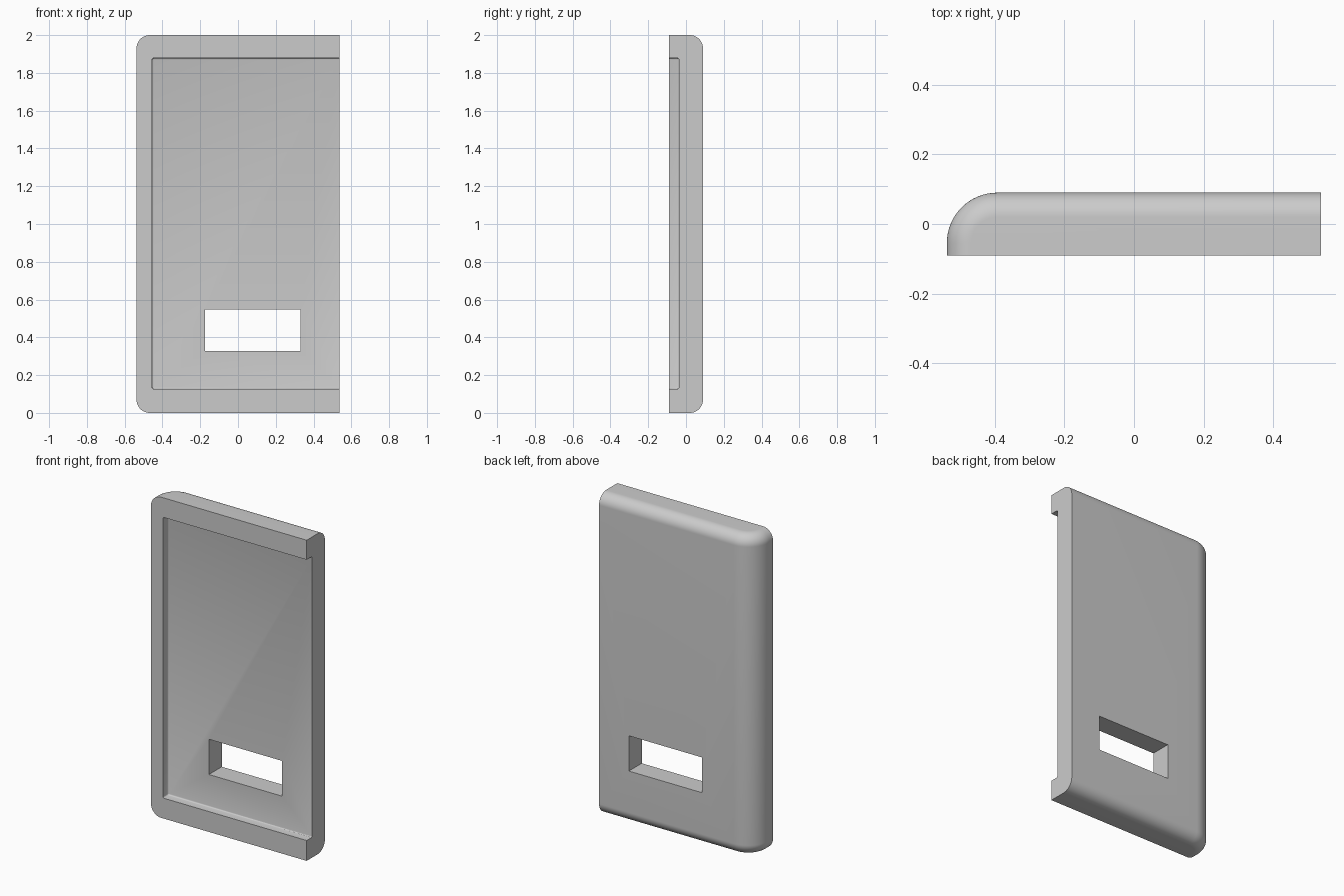
import bpy
import bmesh
from math import sin, cos, pi

if "Cube" in bpy.data.objects:
    bpy.data.objects.remove(bpy.data.objects["Cube"])

X, Y, H = 0.537, 0.09, 2.0   # half width, half depth, height
SIDE_R, END_R = 0.145, 0.07  # long side rounding, top and bottom rounding
STEPS = 16

grey = bpy.data.materials.new("plain_grey")
grey.use_nodes = True
colour = (0.6, 0.6, 0.6, 1)
grey.diffuse_color = colour
grey.node_tree.nodes["Principled BSDF"].inputs["Base Color"].default_value = colour


def finish(name, bm):
    bmesh.ops.recalc_face_normals(bm, faces=bm.faces)
    mesh = bpy.data.meshes.new(name)
    bm.to_mesh(mesh)
    bm.free()
    mesh.materials.append(grey)
    obj = bpy.data.objects.new(name, mesh)
    bpy.context.collection.objects.link(obj)
    return obj


def box(name, lo, hi):
    bm = bmesh.new()
    bmesh.ops.create_cube(bm, size=1)
    for v in bm.verts:
        v.co = [a + (c + 0.5) * (b - a) for a, b, c in zip(lo, hi, v.co)]
    return finish(name, bm)


def outline(inset):
    """Plan outline, drawn in from the rounded side and back only."""
    r = SIDE_R - inset
    arc = [(-X + SIDE_R - r * cos(a), Y - SIDE_R + r * sin(a))
           for a in (i * pi / 2 / STEPS for i in range(STEPS + 1))]
    return [(-X + inset, -Y)] + arc + [(X, Y - inset), (X, -Y)]


# Shell body: stacked outlines that shrink towards both ends
angles = [i * pi / 2 / STEPS for i in range(STEPS + 1)]
bottom = [(END_R * (1 - sin(a)), END_R * (1 - cos(a))) for a in angles]
layers = bottom + [(d, H - z) for d, z in reversed(bottom)]
bm = bmesh.new()
rings = [[bm.verts.new((x, y, z)) for x, y in outline(d)] for d, z in layers]
for low, high in zip(rings, rings[1:]):
    n = len(low)
    # The last two sides are the flat end and the flat front
    for i in range(n - 2):
        bm.faces.new((low[i], low[i + 1], high[i + 1], high[i]))
bm.faces.new(rings[0])
bm.faces.new(rings[-1])
bm.faces.new([r[-1] for r in rings[:1] + rings[-1:]] + [r[-2] for r in reversed(rings)])
bm.faces.new([r[0] for r in rings] + [rings[-1][-1], rings[0][-1]])
shell = finish("cover_shell", bm)

# Tray recess, open at the flat end, and the rectangular window
recess = box("recess_cutter", (-0.455, -0.3, 0.127), (0.8, -0.037, 1.878))
soft = recess.modifiers.new("soft_corners", 'BEVEL')
soft.width, soft.segments = 0.008, 3
window = box("window_cutter", (-0.175, -0.4, 0.328), (0.331, 0.4, 0.548))
for cutter in (recess, window):
    cutter.hide_render = True
    cutter.hide_set(True)
    cut = shell.modifiers.new(cutter.name, 'BOOLEAN')
    cut.operation, cut.solver, cut.object = 'DIFFERENCE', 'EXACT', cutter

# Apply the cuts and discard the cutters
bpy.context.view_layer.objects.active = shell
shell.select_set(True)
for cutter in (recess, window):
    bpy.ops.object.modifier_apply(modifier=cutter.name)
    bpy.data.objects.remove(cutter)
bpy.ops.object.shade_smooth_by_angle(angle=pi / 6)
